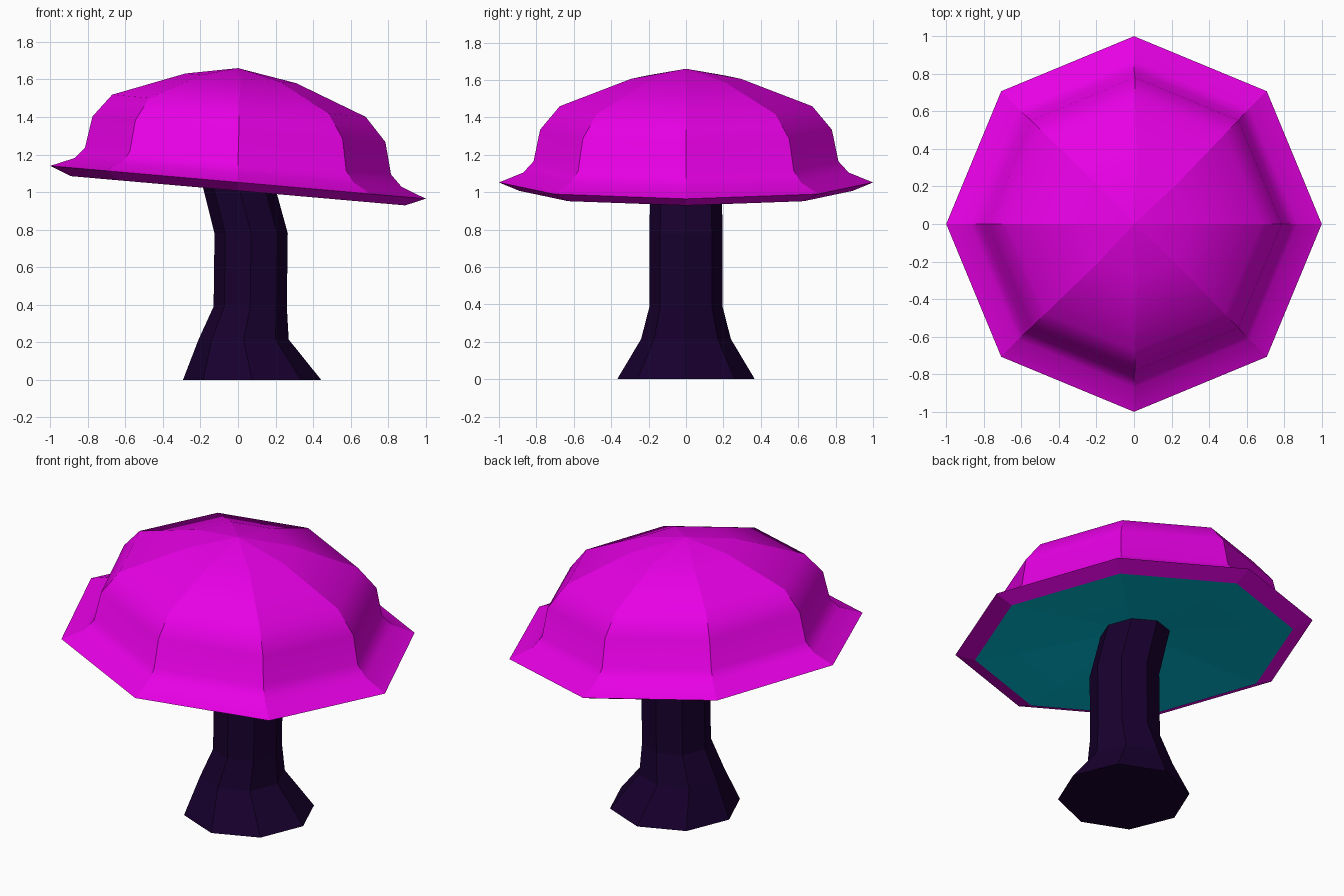
import bpy, bmesh
from math import sin, cos, pi

cube = bpy.data.objects.get("Cube")
if cube:
    bpy.data.objects.remove(cube, do_unlink=True)

SIDES = 8
TILT = -0.0875  # cap drop per unit of x


def material(name, rgb):
    mat = bpy.data.materials.new(name)
    mat.use_nodes = True
    mat.diffuse_color = (*rgb, 1)
    bsdf = mat.node_tree.nodes["Principled BSDF"]
    bsdf.inputs["Base Color"].default_value = (*rgb, 1)
    return mat


def lathe(name, rings, mats, slope=0.0, mat_rule=lambda band: 0, smooth_from=None):
    """Skin eight-sided rings (centre x, radius, height); radius 0 makes a tip.
    Bands from smooth_from upward blend into each other, but not around the side."""
    bm = bmesh.new()
    loops = []
    for cx, r, z in rings:
        loop = []
        for i in range(SIDES if r else 1):
            a = 2 * pi * i / SIDES
            x = cx + r * cos(a)
            loop.append(bm.verts.new((x, r * sin(a), z + slope * x)))
        loops.append(loop)
    for k, (low, high) in enumerate(zip(loops, loops[1:])):
        for i in range(SIDES):
            j = (i + 1) % SIDES
            corners = [low[i % len(low)], low[j % len(low)],
                       high[j % len(high)], high[i % len(high)]]
            face = bm.faces.new(list(dict.fromkeys(corners)))
            face.material_index = mat_rule(k)
            face.smooth = smooth_from is not None and k >= smooth_from
    for loop in (loops[0], loops[-1]):
        if len(loop) > 1:
            bm.faces.new(loop)
    # Every edge is creased except the rings inside the smooth part
    ring_of = {v: k for k, loop in enumerate(loops) for v in loop}
    for edge in bm.edges:
        a, b = (ring_of[v] for v in edge.verts)
        edge.smooth = smooth_from is not None and a == b and a > smooth_from
    bmesh.ops.recalc_face_normals(bm, faces=bm.faces)
    mesh = bpy.data.meshes.new(name)
    bm.to_mesh(mesh)
    bm.free()
    for mat in mats:
        mesh.materials.append(mat)
    bpy.context.collection.objects.link(bpy.data.objects.new(name, mesh))


magenta = material("cap magenta", (0.8, 0.0, 0.78))
teal = material("gill teal", (0.0, 0.5, 0.66))
purple = material("stem dark purple", (0.009, 0.0, 0.027))

# Bent stem with a flared foot
lathe("stem", [(0.075, 0.368, 0), (0.03, 0.24, 0.215), (0.065, 0.195, 0.39),
               (0.07, 0.195, 0.78), (-0.04, 0.19, 1.2)], [purple])

# Tilted cap: teal underside, rolled rim, then the dome up to the tip
UNDERSIDE = [(0, 0, 1.1), (0, 0.43, 1.05), (0, 0.65, 1.025), (0, 0.89, 1.007)]
DOME = [(0, 1.0, 1.052), (0, 0.87, 1.105), (0, 0.815, 1.165), (0.005, 0.78, 1.335),
        (0.005, 0.675, 1.46), (0.015, 0.295, 1.607), (0, 0, 1.66)]
lathe("cap", UNDERSIDE + DOME, [magenta, teal], slope=TILT,
      mat_rule=lambda band: 1 if band < len(UNDERSIDE) - 1 else 0,
      smooth_from=len(UNDERSIDE))
